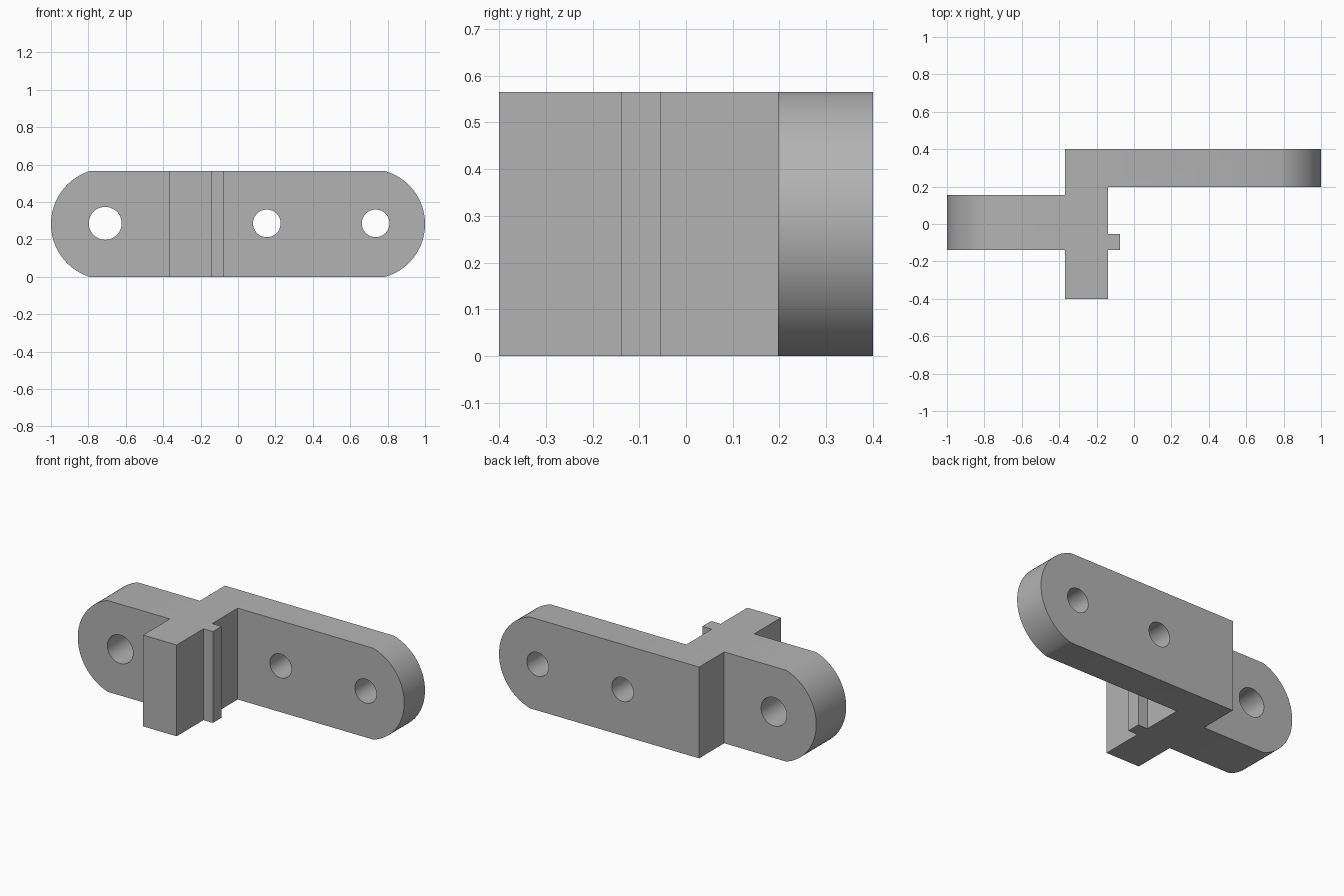
import bpy
import bmesh
import math
from mathutils import Vector

old = bpy.data.objects.get("Cube")
if old:
    bpy.data.objects.remove(old, do_unlink=True)

HEIGHT = 0.565
MID = HEIGHT / 2

grey = bpy.data.materials.new("plain grey")
grey.use_nodes = True
colour = (0.45, 0.45, 0.45, 1)
grey.diffuse_color = colour
grey.node_tree.nodes["Principled BSDF"].inputs["Base Color"].default_value = colour


def prism(name, points, direction):
    """Extrude a closed outline of 3D points along a direction."""
    bm = bmesh.new()
    base = bm.faces.new([bm.verts.new(p) for p in points])
    new = bmesh.ops.extrude_face_region(bm, geom=[base], use_keep_orig=True)
    moved = [g for g in new["geom"] if isinstance(g, bmesh.types.BMVert)]
    bmesh.ops.translate(bm, verts=moved, vec=Vector(direction))
    bmesh.ops.recalc_face_normals(bm, faces=bm.faces)
    mesh = bpy.data.meshes.new(name)
    bm.to_mesh(mesh)
    bm.free()
    mesh.materials.append(grey)
    obj = bpy.data.objects.new(name, mesh)
    bpy.context.collection.objects.link(obj)
    return obj


def cut(target, cutter, operation):
    """Apply a boolean and discard the cutter."""
    bpy.context.view_layer.objects.active = target
    mod = target.modifiers.new("cut", "BOOLEAN")
    mod.operation, mod.object, mod.solver = operation, cutter, "EXACT"
    bpy.ops.object.modifier_apply(modifier=mod.name)
    bpy.data.objects.remove(cutter, do_unlink=True)


def end_arc(side, sagitta, steps=40):
    """Rounded arm end, running from bottom to top on the given side."""
    radius = (sagitta ** 2 + MID ** 2) / (2 * sagitta)
    half = math.asin(MID / radius)
    centre = 1 - radius
    angles = [half * (2 * i / steps - 1) for i in range(steps + 1)]
    return [(side * (centre + radius * math.cos(a)), -1, MID + radius * math.sin(a))
            for a in angles]


# Body plan: left arm, cross block, small rib and offset right arm
plan = [(-1.1, -0.138), (-0.37, -0.138), (-0.37, -0.4), (-0.14, -0.4),
        (-0.14, -0.138), (-0.075, -0.138), (-0.075, -0.053), (-0.14, -0.053),
        (-0.14, 0.197), (1.1, 0.197), (1.1, 0.4), (-0.37, 0.4),
        (-0.37, 0.155), (-1.1, 0.155)]
body = prism("bracket_body", [(x, y, -0.1) for x, y in plan], (0, 0, HEIGHT + 0.2))

# Round both arm ends
outline = end_arc(1, 0.212) + end_arc(-1, 0.205)[::-1]
cut(body, prism("end_outline", outline, (0, 2, 0)), "INTERSECT")

# Bolt holes through the arms
for x, radius in ((-0.71, 0.088), (0.154, 0.074), (0.736, 0.074)):
    ring = [(x + radius * math.cos(a), -1, 0.286 + radius * math.sin(a))
            for a in (math.tau * i / 48 for i in range(48))]
    cut(body, prism("hole_cutter", ring, (0, 2, 0)), "DIFFERENCE")

bpy.ops.object.select_all(action="DESELECT")
body.select_set(True)
bpy.context.view_layer.objects.active = body
bpy.ops.object.shade_smooth_by_angle(angle=math.radians(25))
